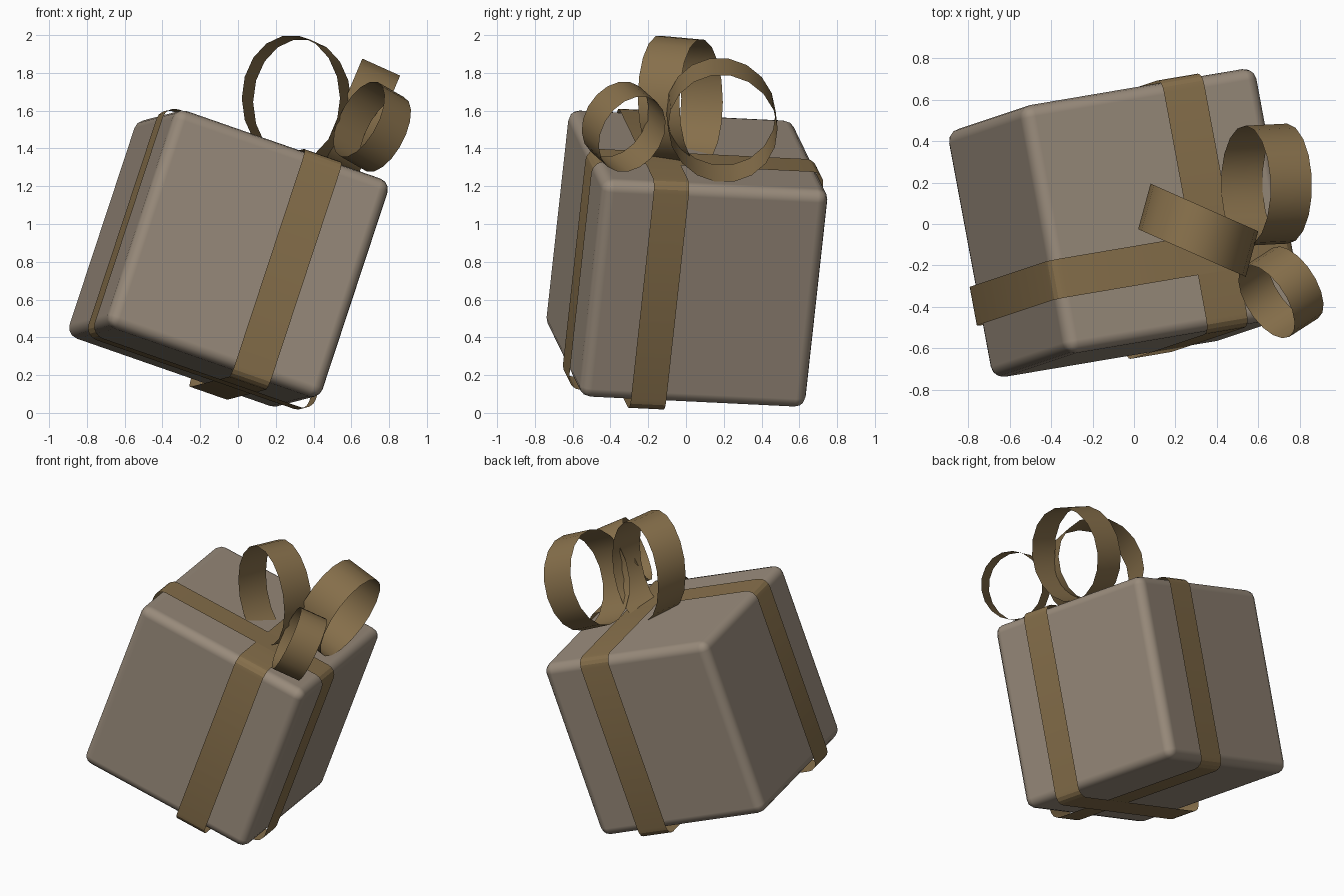
import bpy, bmesh, math
from mathutils import Matrix, Vector

cube = bpy.data.objects.get("Cube")
if cube:
    bpy.data.objects.remove(cube, do_unlink=True)


def material(name, rgb):
    mat = bpy.data.materials.new(name)
    mat.use_nodes = True
    mat.diffuse_color = (*rgb, 1)
    mat.node_tree.nodes["Principled BSDF"].inputs["Base Color"].default_value = (*rgb, 1)
    return mat


PAPER = material("taupe paper", (0.32, 0.26, 0.20))
RIBBON = material("gold brown ribbon", (0.24, 0.16, 0.07))

# Tilted frame shared by the box and the wrapped bands
u = Vector((0.933, 0.158, -0.325)).normalized()
v = Vector((-0.175, 0.98, -0.05))
v = (v - u * v.dot(u)).normalized()
w = u.cross(v)
FRAME = Matrix.Translation((-0.05, 0.005, 0.817)) @ Matrix((u, v, w)).transposed().to_4x4()
HALF = 0.61


def add_object(name, bm, mat, matrix=None):
    mesh = bpy.data.meshes.new(name)
    bm.to_mesh(mesh)
    bm.free()
    mesh.materials.append(mat)
    obj = bpy.data.objects.new(name, mesh)
    bpy.context.collection.objects.link(obj)
    if matrix:
        obj.matrix_world = matrix
    return obj


def smooth(obj, degrees):
    bpy.ops.object.select_all(action="DESELECT")
    obj.select_set(True)
    bpy.context.view_layer.objects.active = obj
    bpy.ops.object.shade_smooth_by_angle(angle=math.radians(degrees))


def closed_strip(name, points, width, degrees, matrix=None):
    """Flat ribbon swept along a closed path, its width along one vector."""
    bm = bmesh.new()
    rows = [(bm.verts.new(p - width / 2), bm.verts.new(p + width / 2)) for p in points]
    for i, a in enumerate(rows):
        b = rows[(i + 1) % len(rows)]
        bm.faces.new((a[0], b[0], b[1], a[1]))
    # Turn the faces away from the middle of the loop
    middle = sum(points, Vector()) / len(points)
    bm.normal_update()
    if sum(f.normal.dot(f.calc_center_median() - middle) for f in bm.faces) < 0:
        bmesh.ops.reverse_faces(bm, faces=bm.faces[:])
    smooth(add_object(name, bm, RIBBON, matrix), degrees)


# Gift box with rounded edges
bm = bmesh.new()
bmesh.ops.create_cube(bm, size=2 * HALF)
box = add_object("gift_box", bm, PAPER, FRAME)
box.data.shade_smooth()
bevel = box.modifiers.new("rounded edges", "BEVEL")
bevel.width = 0.06
bevel.segments = 3
bevel.harden_normals = True


# Bands wrapped round the box, hanging a little loose underneath
def band_outline(side, top, bottom, radius, steps=4):
    outline = []
    corners = [(1, top), (-1, top), (-1, bottom), (1, bottom)]
    for k, (sign, height) in enumerate(corners):
        cx = sign * (side - radius)
        cz = height - math.copysign(radius, height)
        for s in range(steps + 1):
            a = math.pi / 2 * (k + s / steps)
            outline.append((cx + radius * math.cos(a), cz + radius * math.sin(a)))
    return outline


outline = band_outline(HALF + 0.014, HALF + 0.014, -HALF - 0.043, 0.065)
closed_strip("front_to_back_band", [Vector((0.215, a, b)) for a, b in outline],
             Vector((0.21, 0, 0)), 15, FRAME)
outline = band_outline(HALF + 0.016, HALF + 0.016, -HALF - 0.047, 0.065)
closed_strip("side_to_side_band", [Vector((a, -0.245, b)) for a, b in outline],
             Vector((0, 0.19, 0)), 15, FRAME)


# Bow loops: centre, sideways half axis, upward half axis, ribbon width
def bow_loop(name, centre, across, up, width, segments=18):
    c, a, b = Vector(centre), Vector(across), Vector(up)
    angles = [2 * math.pi * i / segments for i in range(segments)]
    points = [c + a * math.cos(t) + b * math.sin(t) for t in angles]
    closed_strip(name, points, Vector(width), 70)


bow_loop("tall_bow_loop", (0.31, -0.03, 1.655), (-0.26, 0.115, 0), (0, 0, 0.335), (0.06, 0.22, -0.02))
bow_loop("back_bow_loop", (0.64, 0.19, 1.55), (0, 0.29, 0), (0.12, -0.01, 0.285), (0.20, 0.01, -0.09))
bow_loop("front_bow_loop", (0.71, -0.33, 1.515), (0.11, -0.17, 0), (0.08, 0.05, 0.2), (0.14, 0.09, -0.08))
